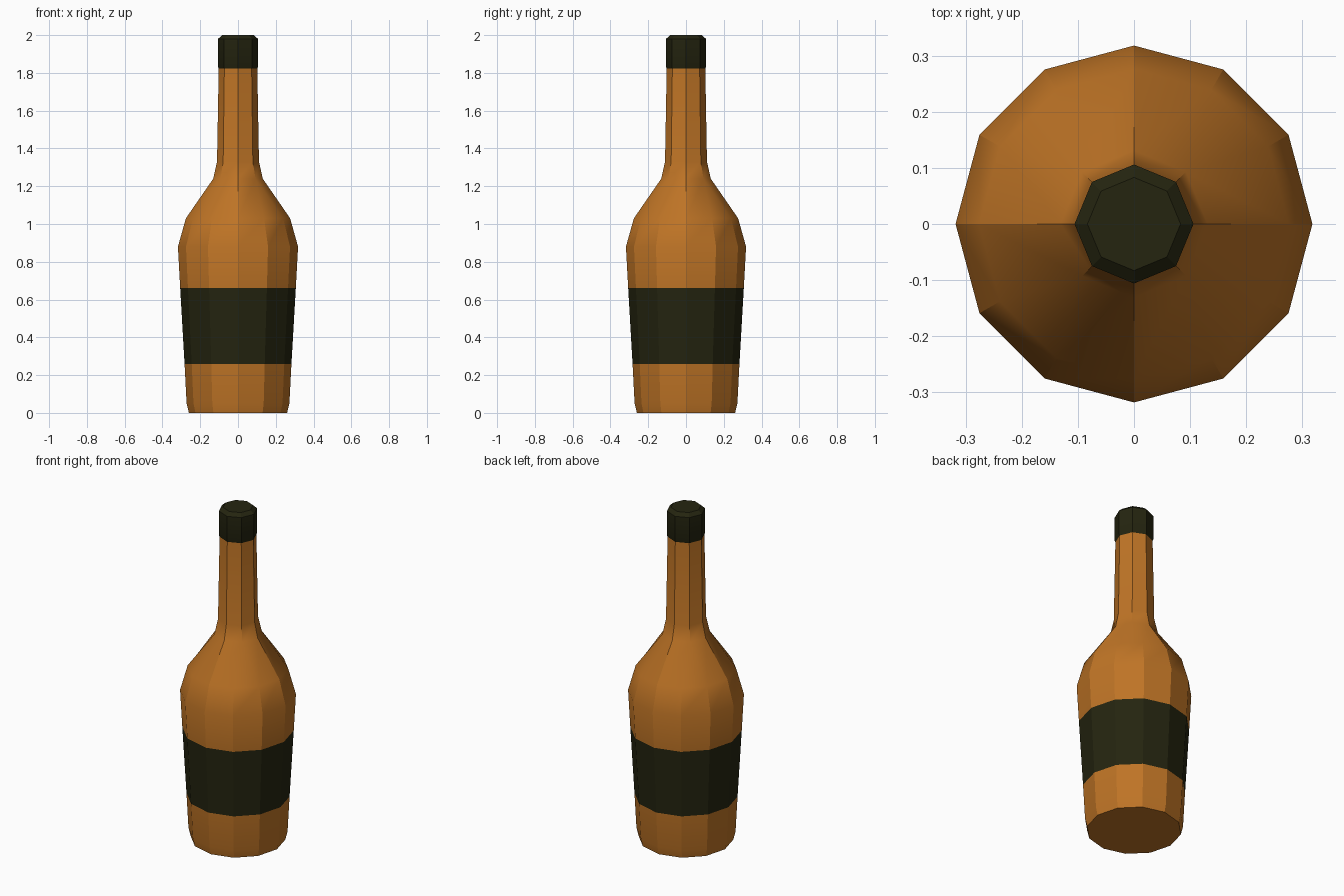
import bpy, bmesh
from math import sin, cos, pi, radians

cube = bpy.data.objects.get("Cube")
if cube:
    bpy.data.objects.remove(cube, do_unlink=True)


def material(name, color):
    m = bpy.data.materials.new(name)
    m.use_nodes = True
    m.diffuse_color = color
    bsdf = m.node_tree.nodes["Principled BSDF"]
    bsdf.inputs["Base Color"].default_value = color
    bsdf.inputs["Roughness"].default_value = 0.6
    return m


amber = material("amber glass", (0.52, 0.175, 0.019, 1))
dark = material("dark green black", (0.018, 0.018, 0.005, 1))


def ring(bm, sides, r, z):
    return [bm.verts.new((r * cos(2 * pi * i / sides), r * sin(2 * pi * i / sides), z))
            for i in range(sides)]


def bridge(bm, low, high):
    n = len(low)
    for i in range(n):
        j = (i + 1) % n
        bm.faces.new((low[i], low[j], high[j], high[i]))


def loft(bm, sides, profile):
    rings = [ring(bm, sides, r, z) for r, z in profile]
    for low, high in zip(rings, rings[1:]):
        bridge(bm, low, high)
    return rings


def finish(bm, name, materials):
    bmesh.ops.recalc_face_normals(bm, faces=bm.faces)
    mesh = bpy.data.meshes.new(name)
    bm.to_mesh(mesh)
    bm.free()
    for m in materials:
        mesh.materials.append(m)
    obj = bpy.data.objects.new(name, mesh)
    bpy.context.collection.objects.link(obj)
    bpy.ops.object.select_all(action='DESELECT')
    obj.select_set(True)
    bpy.context.view_layer.objects.active = obj
    bpy.ops.object.shade_smooth_by_angle(angle=radians(25))
    return obj


# Bottle: twelve-sided body, eight-sided neck
LABEL_LOW, LABEL_HIGH = 0.26, 0.66
bm = bmesh.new()
body = loft(bm, 12, [(0.26, 0), (0.272, 0.05), (0.283, LABEL_LOW), (0.306, LABEL_HIGH),
                     (0.318, 0.88), (0.276, 1.03)])
neck = loft(bm, 8, [(0.131, 1.24), (0.111, 1.33), (0.102, 1.83)])
bm.faces.new(body[0])
bm.faces.new(neck[-1])

# Shoulder: each quarter joins three body sides to two neck sides
low, high = body[-1], neck[0]
for q in range(4):
    a, b, c, d = [low[(3 * q + k) % 12] for k in range(4)]
    e, f, g = [high[(2 * q + k) % 8] for k in range(3)]
    bm.faces.new((a, b, f, e))
    bm.faces.new((b, c, f))
    bm.faces.new((c, d, g, f))

# Label band
for face in bm.faces:
    if LABEL_LOW < face.calc_center_median().z < LABEL_HIGH and len(face.verts) == 4:
        face.material_index = 1
finish(bm, "bottle", [amber, dark])

# Cap with bevelled rims
bm = bmesh.new()
cap = loft(bm, 8, [(0.1, 1.82), (0.106, 1.832), (0.106, 1.98), (0.083, 2.0)])
bm.faces.new(cap[0])
bm.faces.new(cap[-1])
finish(bm, "cap", [dark])
